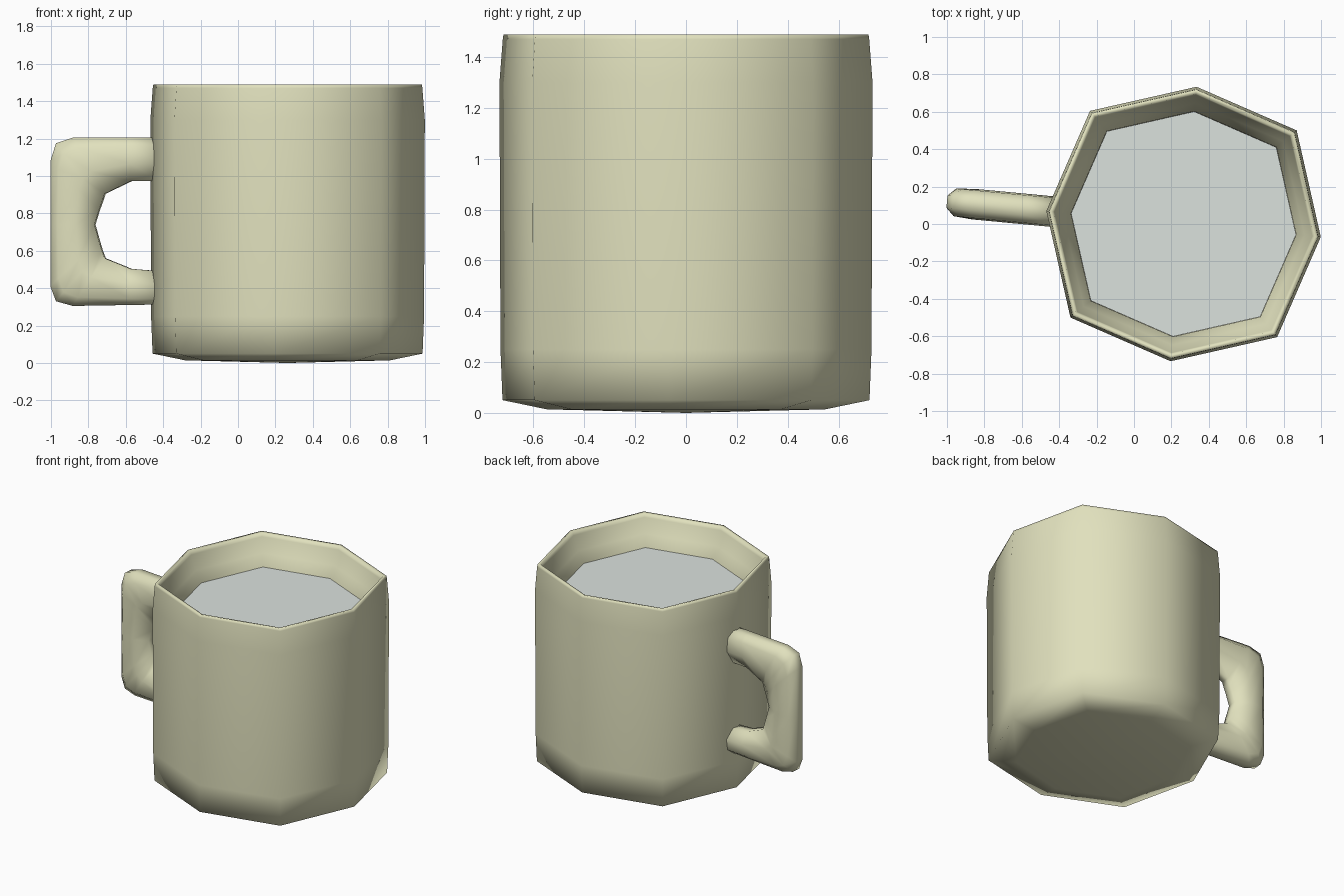
import bpy, bmesh, math

if "Cube" in bpy.data.objects:
    bpy.data.objects.remove(bpy.data.objects["Cube"])

CX, TURN, SIDES = 0.265, math.radians(-5.4), 8


def material(name, rgb):
    m = bpy.data.materials.new(name)
    m.diffuse_color = (*rgb, 1)
    m.use_nodes = True
    m.node_tree.nodes["Principled BSDF"].inputs["Base Color"].default_value = m.diffuse_color
    return m


cream = material("cream_glaze", (0.75, 0.75, 0.51))
grey = material("pale_grey_liquid", (0.71, 0.76, 0.73))


def finish(name, bm, mat):
    bmesh.ops.recalc_face_normals(bm, faces=bm.faces)
    me = bpy.data.meshes.new(name)
    bm.to_mesh(me)
    bm.free()
    me.materials.append(mat)
    for p in me.polygons:
        p.use_smooth = True
    ob = bpy.data.objects.new(name, me)
    ob.location.x = CX
    ob.rotation_euler.z = TURN
    bpy.context.collection.objects.link(ob)
    return ob


def bridge(bm, a, b):
    n = len(a)
    for i in range(n):
        j = (i + 1) % n
        bm.faces.new((a[i], a[j], b[j], b[i]))


def lathe(name, profile, mat, z_start, z_end=None):
    # eight-sided turned shape, diagonal corners pushed out a little,
    # ends closed by a fan to a centre point
    bm = bmesh.new()
    rings = []
    for r, z in profile:
        ring = []
        for i in range(SIDES):
            rr = r * (1.065 if i % 2 else 1.0)
            a = math.tau * i / SIDES
            ring.append(bm.verts.new((rr * math.cos(a), rr * math.sin(a), z)))
        rings.append(ring)
    for a, b in zip(rings, rings[1:]):
        bridge(bm, a, b)
    for ring, z in ((rings[0], z_start), (rings[-1], z_end)):
        if z is not None:
            c = bm.verts.new((0, 0, z))
            for i in range(SIDES):
                bm.faces.new((ring[i], ring[(i + 1) % SIDES], c))
    return finish(name, bm, mat)


# mug wall, bottom and inside
lathe("mug_body", [(0.55, 0.014), (0.725, 0.05), (0.733, 0.25), (0.737, 1.30),
                   (0.724, 1.47), (0.721, 1.488), (0.700, 1.485), (0.692, 1.46),
                   (0.65, 1.36), (0.605, 1.28), (0.60, 0.20)], cream, 0.0, 0.15)

# liquid surface
lathe("liquid", [(0.604, 1.282)], grey, 1.282)

# handle: outer point and inner point of each cross-section, in front view
stations = [((-0.41, 1.205), (-0.41, 0.972)), ((-0.57, 1.205), (-0.57, 0.972)),
            ((-0.88, 1.205), (-0.71, 0.905)), ((-0.97, 1.175), (-0.725, 0.86)),
            ((-1.0, 1.08), (-0.74, 0.82)), ((-1.0, 0.74), (-0.765, 0.74)),
            ((-1.0, 0.41), (-0.74, 0.65)), ((-0.97, 0.33), (-0.725, 0.60)),
            ((-0.88, 0.305), (-0.71, 0.56)), ((-0.57, 0.31), (-0.57, 0.503)),
            ((-0.41, 0.313), (-0.41, 0.49))]
half = [(0, 0.033), (0.18, 0.074), (0.6, 0.082), (1, 0.035)]
section = half + [(t, -w) for t, w in reversed(half)]
bm = bmesh.new()
rings = [[bm.verts.new(((o[0] + (n[0] - o[0]) * t - CX) / math.cos(TURN), w,
                        o[1] + (n[1] - o[1]) * t)) for t, w in section]
         for o, n in stations]
for a, b in zip(rings, rings[1:]):
    bridge(bm, a, b)
bm.faces.new(rings[0])
bm.faces.new(rings[-1])
finish("handle", bm, cream)
